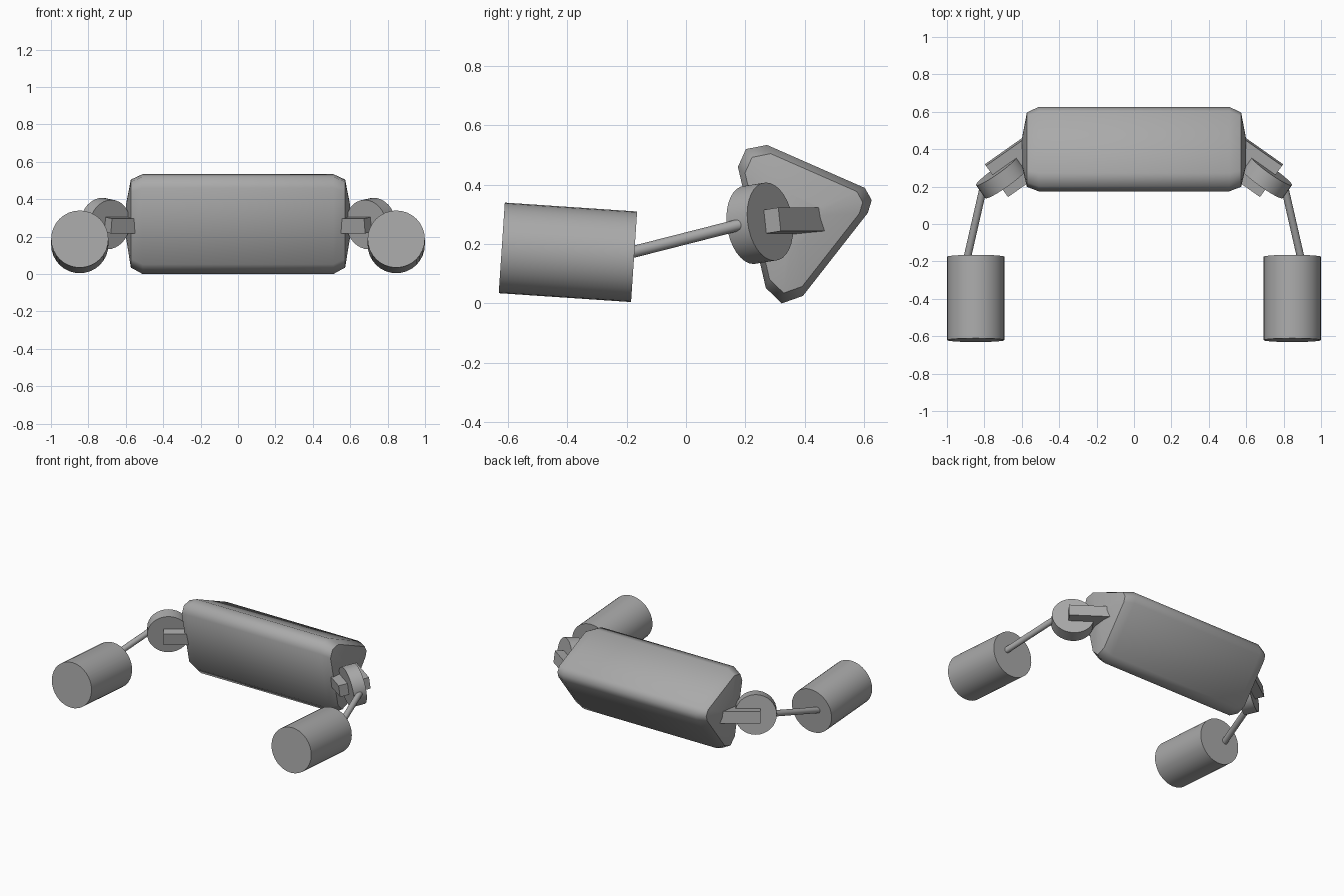
import bpy, bmesh, math
from mathutils import Vector, Matrix

if "Cube" in bpy.data.objects:
    bpy.data.objects.remove(bpy.data.objects["Cube"])

grey = bpy.data.materials.new("grey")
grey.diffuse_color = (0.4, 0.4, 0.4, 1)
grey.use_nodes = True
grey.node_tree.nodes["Principled BSDF"].inputs["Base Color"].default_value = grey.diffuse_color


def finish(bm, name):
    bmesh.ops.recalc_face_normals(bm, faces=bm.faces)
    mesh = bpy.data.meshes.new(name)
    bm.to_mesh(mesh)
    bm.free()
    mesh.materials.append(grey)
    obj = bpy.data.objects.new(name, mesh)
    bpy.context.collection.objects.link(obj)
    return obj


def cylinder(name, a, b, radius, sides):
    """Capped cylinder between two points, smooth side and sharp rims."""
    a, b = Vector(a), Vector(b)
    axis = b - a
    bm = bmesh.new()
    rot = axis.to_track_quat('Z', 'Y').to_matrix().to_4x4()
    bmesh.ops.create_cone(bm, cap_ends=True, segments=sides, radius1=radius,
                          radius2=radius, depth=axis.length,
                          matrix=Matrix.Translation((a + b) / 2) @ rot)
    for f in bm.faces:
        f.smooth = len(f.verts) == 4
    for e in bm.edges:
        e.smooth = all(len(f.verts) == 4 for f in e.link_faces)
    return finish(bm, name)


# Body: rounded triangular bar along x with domed ends
profile = [(0.175, 0.46), (0.202, 0.52), (0.273, 0.534),
           (0.603, 0.389), (0.626, 0.348), (0.613, 0.305),
           (0.394, 0.025), (0.323, 0.0), (0.269, 0.052)]
cy, cz = 0.375, 0.29
stations = [(-0.598, 0.35), (-0.573, 0.88), (-0.51, 1.0),
            (0.51, 1.0), (0.573, 0.88), (0.598, 0.35)]
bm = bmesh.new()
rings = [[bm.verts.new((x, cy + (y - cy) * s, cz + (z - cz) * s))
          for y, z in profile] for x, s in stations]
n = len(profile)
for r0, r1 in zip(rings, rings[1:]):
    for i in range(n):
        j = (i + 1) % n
        bm.faces.new((r0[i], r0[j], r1[j], r1[i]))
bm.faces.new(rings[0])
bm.faces.new(rings[-1])
for f in bm.faces:
    f.smooth = True
for ring in (rings[1], rings[4]):
    for i in range(n):
        bm.edges.get((ring[i], ring[(i + 1) % n])).smooth = False
finish(bm, "body")

# Arms, one on each side
for side, label in ((1, "right"), (-1, "left")):
    def m(x, y, z):
        return Vector((side * x, y, z))

    # Pivot disc, tilted
    axis = m(0.57, 0.81, 0.13).normalized()
    hub = m(0.711, 0.249, 0.27)
    cylinder(label + "_pivot_disc", hub - axis * 0.043, hub + axis * 0.043,
             0.133, 32)

    # Bracket bar from the body through the disc
    along = m(0.82, -0.577, 0).normalized()
    along = (along - axis * along.dot(axis)).normalized()
    up = axis.cross(along)
    bm = bmesh.new()
    basis = Matrix((along, axis, up)).transposed().to_4x4()
    bmesh.ops.create_cube(bm, size=1, matrix=(
        Matrix.Translation(hub - along * 0.125) @ basis
        @ Matrix.Diagonal((0.31, 0.206, 0.08, 1))))
    finish(bm, label + "_bracket")

    # Thin rod and the drum at its end
    cylinder(label + "_rod", m(0.896, -0.2, 0.168), m(0.808, 0.185, 0.266),
             0.02, 16)
    cylinder(label + "_drum", m(0.846, -0.621, 0.187),
             m(0.846, -0.175, 0.157), 0.153, 32)
